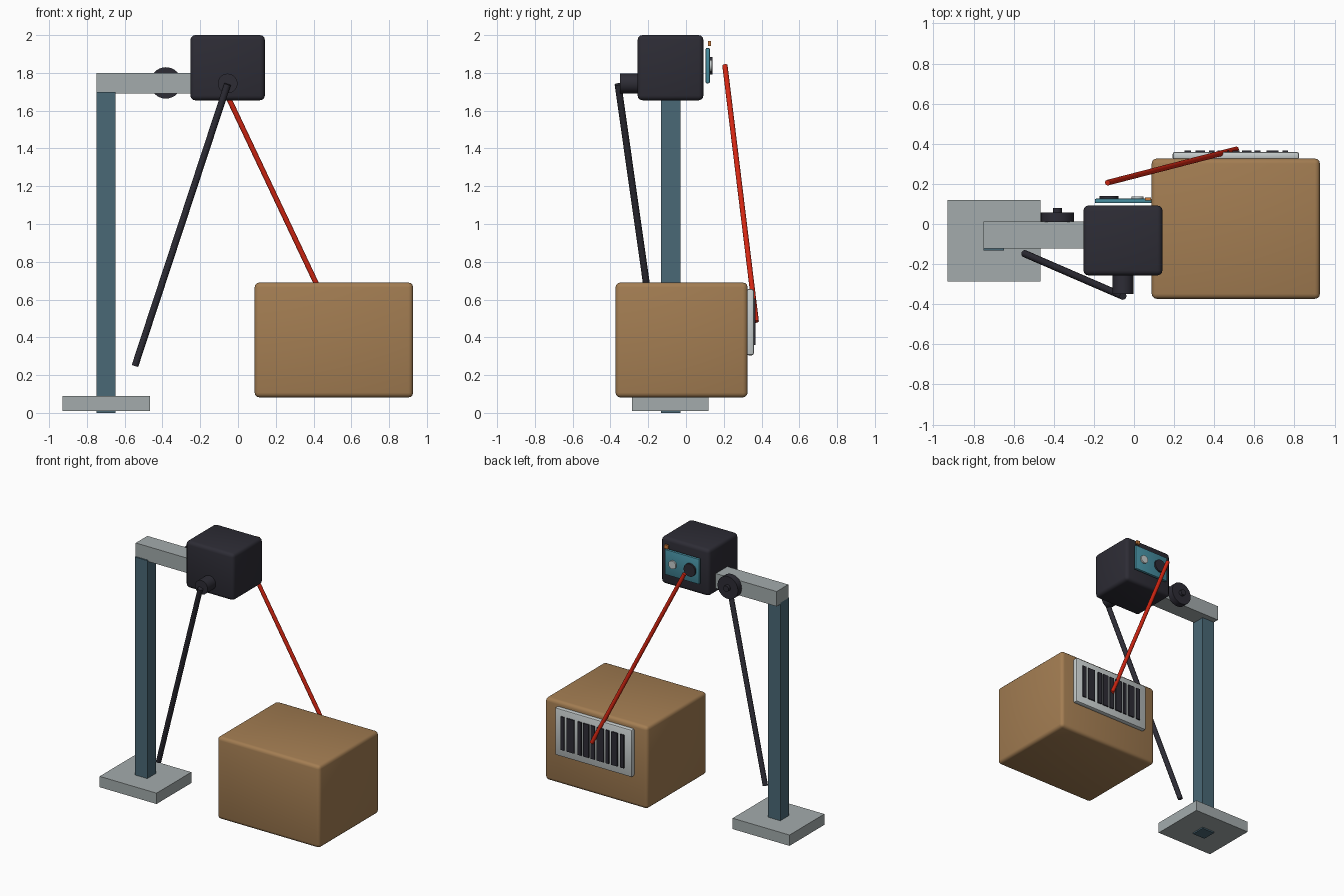
import bpy
from mathutils import Vector

if "Cube" in bpy.data.objects:
    bpy.data.objects.remove(bpy.data.objects["Cube"])


def material(name, r, g, b):
    """Flat colour from 0-255 display values, stored as linear."""
    m = bpy.data.materials.new(name)
    m.diffuse_color = tuple(((c / 255 + 0.055) / 1.055) ** 2.4 if c > 10 else c / 255 / 12.92
                            for c in (r, g, b)) + (1.0,)
    m.use_nodes = True
    m.node_tree.nodes["Principled BSDF"].inputs["Base Color"].default_value = m.diffuse_color
    return m


CHARCOAL = material("charcoal", 45, 44, 53)
GREY = material("light_grey", 163, 171, 172)
TEAL = material("dark_teal", 74, 104, 118)
TAN = material("cardboard_tan", 163, 125, 82)
RED = material("beam_red", 212, 38, 18)
BOARD = material("board_teal", 70, 142, 160)
PAPER = material("label_white", 200, 206, 206)
ORANGE = material("indicator_orange", 205, 125, 60)


def box(name, x, y, z, mat, bevel=0.0, segments=3):
    """Box from (min, max) ranges, with optional rounded edges."""
    lo, hi = Vector((x[0], y[0], z[0])), Vector((x[1], y[1], z[1]))
    bpy.ops.mesh.primitive_cube_add(size=1, location=(lo + hi) / 2)
    ob = bpy.context.object
    ob.name = name
    ob.scale = hi - lo
    bpy.ops.object.transform_apply(location=False, rotation=False, scale=True)
    ob.data.materials.append(mat)
    if bevel:
        mod = ob.modifiers.new("rounded", 'BEVEL')
        mod.width, mod.segments = bevel, segments
        bpy.ops.object.modifier_apply(modifier=mod.name)
        bpy.ops.object.shade_smooth_by_angle()
    return ob


def rod(name, start, end, radius, mat, sides=32):
    """Cylinder between two points."""
    a, b = Vector(start), Vector(end)
    bpy.ops.mesh.primitive_cylinder_add(vertices=sides, radius=radius, depth=(b - a).length,
                                        location=(a + b) / 2)
    ob = bpy.context.object
    ob.name = name
    ob.rotation_euler = (b - a).to_track_quat('Z', 'Y').to_euler()
    ob.data.materials.append(mat)
    bpy.ops.object.shade_smooth_by_angle()
    return ob


# Stand: foot plate, upright post and horizontal arm
box("foot_plate", (-0.93, -0.465), (-0.287, 0.12), (0.01, 0.09), GREY)
box("post", (-0.75, -0.648), (-0.133, -0.03), (0.0, 1.70), TEAL)
box("arm", (-0.75, -0.2), (-0.123, 0.013), (1.69, 1.80), GREY)

# Clamp knob on the back of the arm
rod("clamp_knob", (-0.382, 0.01, 1.747), (-0.382, 0.058, 1.747), 0.083, CHARCOAL)
rod("clamp_hub", (-0.382, 0.05, 1.747), (-0.382, 0.08, 1.747), 0.022, CHARCOAL)

# Scanner head with cable socket and hanging cable
box("scanner_head", (-0.252, 0.142), (-0.256, 0.092), (1.655, 2.0), CHARCOAL, 0.025)
rod("cable_socket", (-0.055, -0.35, 1.744), (-0.055, -0.24, 1.744), 0.052, CHARCOAL)
rod("cable", (-0.055, -0.36, 1.74), (-0.545, -0.148, 0.25), 0.018, CHARCOAL, 16)

# Sensor board behind the head, with lens, emitter and indicator
box("sensor_board", (-0.195, 0.088), (0.104, 0.126), (1.745, 1.932), BOARD, 0.006, 2)
rod("lens", (-0.125, 0.12, 1.838), (-0.125, 0.139, 1.838), 0.047, CHARCOAL)
rod("emitter", (0.018, 0.12, 1.838), (0.018, 0.138, 1.838), 0.03, PAPER)
box("indicator", (0.055, 0.085), (0.117, 0.133), (1.942, 1.968), ORANGE)

# Scan beam from the lens to the label
rod("scan_beam", (-0.132, 0.206, 1.84), (0.51, 0.372, 0.483), 0.014, RED, 16)

# Carton with its label
box("carton", (0.088, 0.927), (-0.373, 0.326), (0.082, 0.69), TAN, 0.025)
box("label", (0.193, 0.822), (0.32, 0.359), (0.305, 0.655), PAPER, 0.01, 2)

# Stripes on the label: (centre x, width)
stripes = [(0.268, 0.032), (0.33, 0.048), (0.388, 0.026), (0.445, 0.055), (0.508, 0.034),
           (0.562, 0.046), (0.615, 0.03), (0.69, 0.06), (0.755, 0.028)]
for i, (cx, w) in enumerate(stripes):
    box(f"stripe_{i + 1}", (cx - w / 2, cx + w / 2), (0.358, 0.3675), (0.36, 0.605), CHARCOAL)
